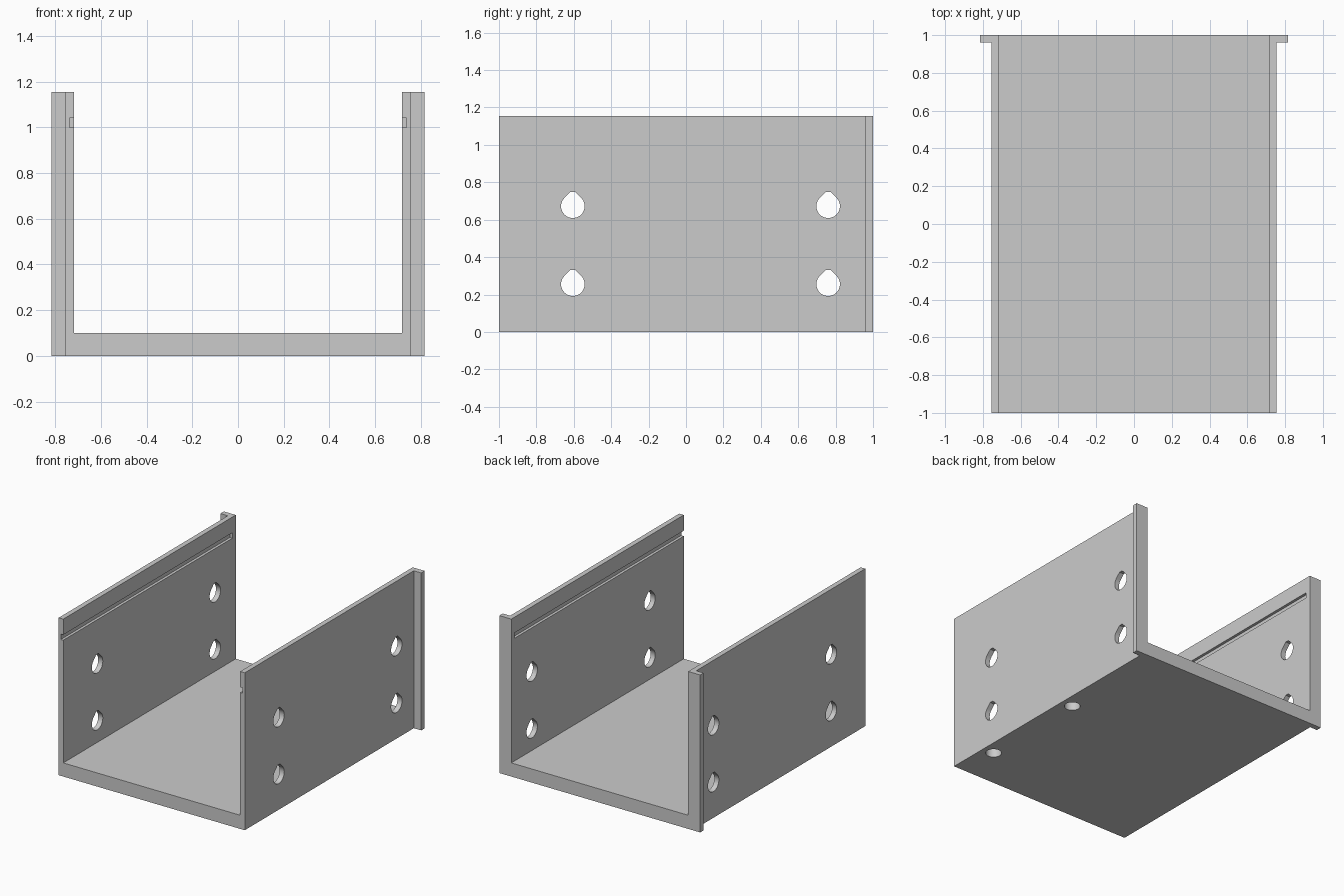
import bpy, bmesh, math
from mathutils import Vector

cube = bpy.data.objects.get("Cube")
if cube:
    bpy.data.objects.remove(cube, do_unlink=True)

grey = bpy.data.materials.new("light_grey")
grey.use_nodes = True
colour = (0.6, 0.6, 0.6, 1)
grey.diffuse_color = colour
grey.node_tree.nodes["Principled BSDF"].inputs["Base Color"].default_value = colour

HALF_W, INNER, HEIGHT, FLOOR = 0.755, 0.718, 1.155, 0.10
LIP_X, LIP_Y = 0.815, 0.96


def prism(name, points, sweep):
    """Extrude a closed loop of 3D points along a vector."""
    bm = bmesh.new()
    face = bm.faces.new([bm.verts.new(p) for p in points])
    grown = bmesh.ops.extrude_face_region(bm, geom=[face])["geom"]
    moved = [g for g in grown if isinstance(g, bmesh.types.BMVert)]
    bmesh.ops.translate(bm, verts=moved, vec=Vector(sweep))
    bmesh.ops.recalc_face_normals(bm, faces=bm.faces[:])
    mesh = bpy.data.meshes.new(name)
    bm.to_mesh(mesh)
    bm.free()
    mesh.materials.append(grey)
    ob = bpy.data.objects.new(name, mesh)
    bpy.context.collection.objects.link(ob)
    return ob


def box(name, low, high):
    (x0, y0, z0), (x1, y1, z1) = low, high
    loop = [(x0, y0, z0), (x1, y0, z0), (x1, y0, z1), (x0, y0, z1)]
    return prism(name, loop, (0, y1 - y0, 0))


def cut(target, cutter):
    mod = target.modifiers.new("cut", 'BOOLEAN')
    mod.operation, mod.solver, mod.object = 'DIFFERENCE', 'EXACT', cutter
    bpy.context.view_layer.objects.active = target
    bpy.ops.object.modifier_apply(modifier=mod.name)
    bpy.data.objects.remove(cutter, do_unlink=True)


def arc(radius, start, end, steps):
    for i in range(steps + 1):
        a = math.radians(start + (end - start) * i / steps)
        yield radius * math.cos(a), radius * math.sin(a)


# U-shaped channel: floor and both side walls
half = [(HALF_W, 0), (HALF_W, HEIGHT), (INNER, HEIGHT), (INNER, FLOOR)]
outline = half + [(-x, z) for x, z in reversed(half)]
channel = prism("channel", [(x, -1, z) for x, z in outline], (0, 2, 0))

# Teardrop holes through both walls, with a clipped tip
R, TIP = 0.063, 0.076
flat = R * math.sqrt(2) - TIP
teardrop = list(arc(R, 135, 405, 30)) + [(flat, TIP), (-flat, TIP)]
for y in (-0.605, 0.76):
    for z in (0.255, 0.672):
        loop = [(-1, y + a, z + b) for a, b in teardrop]
        cut(channel, prism("hole_cutter", loop, (2, 0, 0)))

# Blind round sockets under the floor
for y in (-0.69, 0.14):
    loop = [(0.665 + a, y + b, -0.05) for a, b in list(arc(0.054, 0, 360, 32))[:-1]]
    cut(channel, prism("socket_cutter", loop, (0, 0, 0.13)))

# Sliding-lid grooves (open at the front) and rear side flanges
for side, label in ((1, "left"), (-1, "right")):
    xs = sorted((side * 0.6, side * 0.738))
    cut(channel, box("groove_cutter", (xs[0], -1.1, 1.0), (xs[1], LIP_Y, 1.04)))
    xs = sorted((side * HALF_W, side * LIP_X))
    box(label + "_rear_flange", (xs[0], LIP_Y, 0), (xs[1], 1, HEIGHT))

# Smooth the hole walls, keep the edges sharp
bpy.ops.object.select_all(action='DESELECT')
channel.select_set(True)
bpy.context.view_layer.objects.active = channel
bpy.ops.object.shade_smooth_by_angle(angle=math.radians(30))
